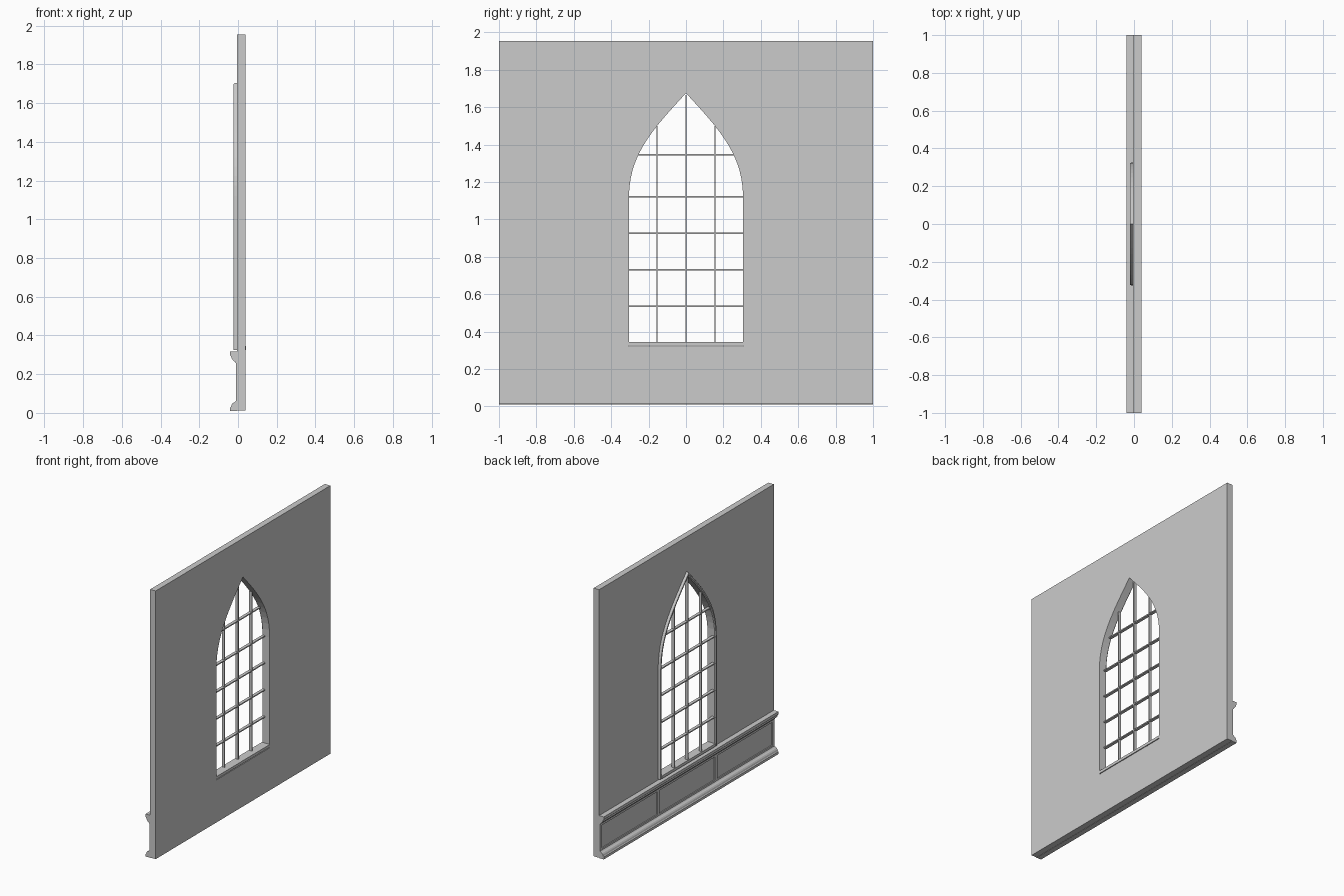
import bpy, bmesh
from mathutils import Vector
from mathutils.geometry import interpolate_bezier

if "Cube" in bpy.data.objects:
    bpy.data.objects.remove(bpy.data.objects["Cube"])

HALF, SPRING, APEX, BOTTOM = 0.305, 1.12, 1.675, 0.32
WALL_BACK, WALL_FRONT = -0.004, 0.04


def finish(name, bm):
    bmesh.ops.recalc_face_normals(bm, faces=bm.faces)
    mesh = bpy.data.meshes.new(name)
    bm.to_mesh(mesh)
    bm.free()
    ob = bpy.data.objects.new(name, mesh)
    bpy.context.collection.objects.link(ob)
    return ob


def add_box(bm, x0, x1, y0, y1, z0, z1):
    vs = bmesh.ops.create_cube(bm, size=1)["verts"]
    for v in vs:
        v.co = ((x0 + x1) / 2 + v.co.x * (x1 - x0),
                (y0 + y1) / 2 + v.co.y * (y1 - y0),
                (z0 + z1) / 2 + v.co.z * (z1 - z0))


def moulding(name, profile):
    """Extrude an (x, z) profile along the full wall width."""
    bm = bmesh.new()
    face = bm.faces.new([bm.verts.new((x, -1, z)) for x, z in profile])
    ext = bmesh.ops.extrude_face_region(bm, geom=[face])["geom"]
    bmesh.ops.translate(bm, vec=(0, 2, 0),
                        verts=[g for g in ext if isinstance(g, bmesh.types.BMVert)])
    # keep the starting cap so both ends are closed
    bmesh.ops.holes_fill(bm, edges=bm.edges)
    return finish(name, bm)


# Pointed arch outline as (y, z), from right foot over the apex to left foot
right = [Vector((p.x, p.y)) for p in interpolate_bezier(
    Vector((HALF, SPRING, 0)), Vector((HALF, 1.35, 0)),
    Vector((0.17, 1.49, 0)), Vector((0, APEX, 0)), 14)]
arch = [Vector((HALF, BOTTOM))] + right
arch += [Vector((-p.x, p.y)) for p in reversed(arch[:-1])]


def offset(d):
    """Arch outline moved outward by d with mitred corners."""
    out = []
    for i, p in enumerate(arch):
        a = (p - arch[i - 1]).normalized() if i else Vector((0, 1))
        b = (arch[i + 1] - p).normalized() if i < len(arch) - 1 else Vector((0, -1))
        na, nb = Vector((a.y, -a.x)), Vector((b.y, -b.x))
        m = (na + nb).normalized()
        out.append(p + m * (d / m.dot(na)))
    return out


def half_width(z):
    for p, q in zip(arch, right):
        if p.y <= z <= q.y and q.y > p.y:
            return p.x + (q.x - p.x) * (z - p.y) / (q.y - p.y)
    return HALF


# Wall with arched opening
bm = bmesh.new()
for loop in ([(-1, 0.012), (1, 0.012), (1, 1.955), (-1, 1.955)], arch):
    vs = [bm.verts.new((WALL_BACK, p[0], p[1])) for p in loop]
    for i, v in enumerate(vs):
        bm.edges.new((vs[i - 1], v))
bmesh.ops.triangle_fill(bm, edges=bm.edges[:], use_beauty=True, normal=(1, 0, 0))
back = bm.faces[:]
dup = bmesh.ops.duplicate(bm, geom=back + bm.edges[:] + bm.verts[:])
bmesh.ops.translate(bm, vec=(WALL_FRONT - WALL_BACK, 0, 0),
                    verts=[g for g in dup["geom"] if isinstance(g, bmesh.types.BMVert)])
bmesh.ops.bridge_loops(bm, edges=[e for e in bm.edges if e.is_boundary
                                  and max(abs(v.co.y) for v in e.verts) > 0.9])
bmesh.ops.bridge_loops(bm, edges=[e for e in bm.edges if e.is_boundary])
finish("wall", bm)

# Moulded window surround: (outward offset, x) section swept round the arch
section = [(0, WALL_BACK), (0, -0.016), (0.006, -0.022), (0.016, -0.022),
           (0.02, -0.016), (0.02, WALL_BACK)]
bm = bmesh.new()
rows = [[bm.verts.new((x, p.x, max(p.y, 0.325))) for p in offset(d)] for d, x in section]
for k, row in enumerate(rows):
    prev = rows[k - 1]
    for i in range(len(row) - 1):
        bm.faces.new((prev[i], prev[i + 1], row[i + 1], row[i]))
for end in (0, -1):
    bm.faces.new([r[end] for r in rows])
finish("window_surround", bm)

# Window sill
bm = bmesh.new()
add_box(bm, -0.022, WALL_FRONT + 0.001, -HALF, HALF, 0.325, 0.345)
finish("window_sill", bm)

# Glazing bars
bm = bmesh.new()
for y, w, top in ((0, 0.004, 1.665), (-0.155, 0.003, 1.5), (0.155, 0.003, 1.5)):
    add_box(bm, -0.018, 0.004, y - w, y + w, 0.34, top)
for z in (0.535, 0.73, 0.925, 1.12, 1.347):
    h = half_width(z)
    add_box(bm, -0.018, 0.004, -h, h, z - 0.004, z + 0.004)
finish("glazing_bars", bm)

# Chair rail and baseboard mouldings
moulding("chair_rail", [(WALL_BACK, 0.255), (-0.011, 0.257), (-0.016, 0.264),
                        (-0.024, 0.27), (-0.032, 0.28), (-0.036, 0.293),
                        (-0.041, 0.298), (-0.041, 0.318), (WALL_BACK, 0.318)])
moulding("baseboard", [(WALL_BACK, 0.01), (-0.041, 0.01), (-0.041, 0.028),
                       (-0.036, 0.032), (-0.033, 0.042), (-0.027, 0.05),
                       (-0.018, 0.055), (-0.011, 0.062), (WALL_BACK, 0.062)])

# Wainscot frame of three panels: rails and stiles
bm = bmesh.new()
for z0, z1 in ((0.06, 0.075), (0.242, 0.257)):
    add_box(bm, -0.011, WALL_BACK, -1, 1, z0, z1)
for y in (-0.9875, -0.33, 0.33, 0.9875):
    add_box(bm, -0.011, WALL_BACK, y - 0.0125, y + 0.0125, 0.075, 0.242)
finish("wainscot_frame", bm)
